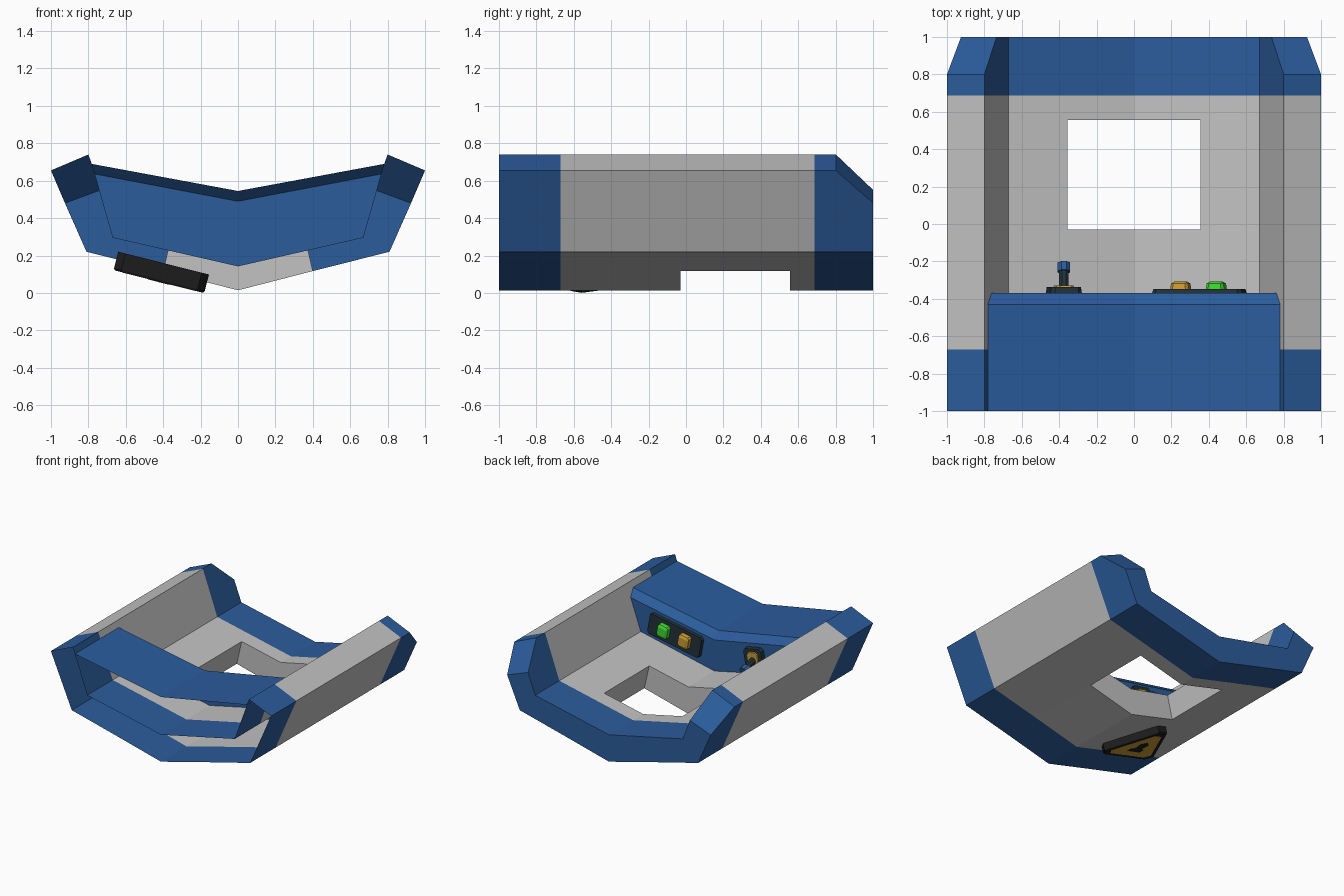
import bpy, bmesh, math
from mathutils import Matrix, Vector

if "Cube" in bpy.data.objects:
    bpy.data.objects.remove(bpy.data.objects["Cube"])


def mat(name, r, g, b):
    m = bpy.data.materials.new(name)
    m.diffuse_color = (r, g, b, 1)
    m.use_nodes = True
    m.node_tree.nodes["Principled BSDF"].inputs["Base Color"].default_value = m.diffuse_color
    return m


BLUE = mat("blue", 0.024, 0.107, 0.33)
GREY = mat("light_grey", 0.54, 0.54, 0.54)
DARK = mat("dark_slate", 0.016, 0.032, 0.04)
BLACK = mat("black", 0.012, 0.012, 0.012)
AMBER = mat("amber", 0.58, 0.33, 0.035)
GREEN = mat("green", 0.05, 0.68, 0.03)


def finish(name, bm, mats):
    bmesh.ops.recalc_face_normals(bm, faces=bm.faces)
    me = bpy.data.meshes.new(name)
    bm.to_mesh(me)
    bm.free()
    for m in mats:
        me.materials.append(m)
    ob = bpy.data.objects.new(name, me)
    bpy.context.collection.objects.link(ob)
    return ob


def prism(name, outline, frame, rings, m):
    """Loft a 2D outline through (height, scale) rings, capped, placed by frame."""
    bm = bmesh.new()
    loops = [[bm.verts.new(frame @ Vector((x * s, y * s, h))) for x, y in outline]
             for h, s in rings]
    n = len(outline)
    for a, b in zip(loops, loops[1:]):
        for i in range(n):
            bm.faces.new((a[i], a[(i + 1) % n], b[(i + 1) % n], b[i]))
    bm.faces.new(loops[0])
    bm.faces.new(loops[-1])
    return finish(name, bm, [m])


def frame(origin, x, z):
    x, z = Vector(x).normalized(), Vector(z).normalized()
    y = z.cross(x)
    f = Matrix((x, y, z)).transposed().to_4x4()
    return Matrix.Translation(origin) @ f


def cut_rect(w, h, c):
    a, b = w / 2, h / 2
    return [(a - c, -b), (a, -b + c), (a, b - c), (a - c, b),
            (-a + c, b), (-a, b - c), (-a, -b + c), (-a + c, -b)]


def ngon(r, n):
    return [(r * math.cos((i + .5) * math.tau / n), r * math.sin((i + .5) * math.tau / n))
            for i in range(n)]


# Hull: double-walled V tub, open at the front, with a window through the floor
half = [(0, .014), (.4, .117), (.81, .22), (1, .655), (.8, .74), (.67, .38), (.355, .312), (0, .235)]
back = list(half)
back[3], back[4] = (.925, .48), (.735, .55)      # clipped rear corners
ys = [-1, -.67, -.03, .555, .687, .8, 1]
bm = bmesh.new()
rings = []
for y in ys:
    h = back if y == 1 else half
    pts = h + [(-x, z) for x, z in h[6:0:-1]]
    rings.append([bm.verts.new((x, y, z)) for x, z in pts])
for k in range(len(ys) - 1):
    a, b = rings[k], rings[k + 1]
    for i in range(14):
        if k == 2 and i in (0, 6, 7, 13):        # floor window
            continue
        j = (i + 1) % 14
        f = bm.faces.new((a[i], a[j], b[j], b[i]))
        f.material_index = 0 if 1 <= k <= 3 else 1
a, b = rings[2], rings[3]
for p, q in ((1, 6), (13, 8)):                   # window side walls
    bm.faces.new((a[p], a[q], b[q], b[p]))
for r in (a, b):                                 # window end walls
    bm.faces.new((r[0], r[1], r[6], r[7]))
    bm.faces.new((r[0], r[7], r[8], r[13]))
r = rings[-1]                                    # rear cap
for quad in ((0, 1, 6, 7), (1, 2, 5, 6), (2, 3, 4, 5),
             (0, 7, 8, 13), (13, 8, 9, 12), (12, 9, 10, 11)):
    bm.faces.new([r[i] for i in quad]).material_index = 1
finish("hull", bm, [GREY, BLUE])

# Dashboard: V-shaped sheet with a bevel and an upright panel that runs below the floor
bm = bmesh.new()
rows = [(-1, .783, .69, .545), (-.43, .783, .69, .545), (-.37, .767, .636, .49), (-.37, .67, .295, .142)]
grid = [[bm.verts.new(p) for p in ((-w, y, zs), (0, y, zc), (w, y, zs))] for y, w, zs, zc in rows]
for p, q in zip(grid, grid[1:]):
    for i in (0, 1):
        bm.faces.new((p[i], p[i + 1], q[i + 1], q[i]))
finish("dashboard", bm, [BLUE])

# Button plate and buttons
SL = .185
def panel(x, y, z, side):
    return frame((x, y, z), (-1, 0, -SL * side), (0, 1, 0))


prism("button_plate", cut_rect(.49, .18, .02), panel(.35, -.37, .44, 1), [(0, 1), (.022, .97)], DARK)
for name, x, z, m in (("amber_button", .25, .425, AMBER), ("green_button", .44, .458, GREEN)):
    prism(name, cut_rect(.1, .11, .015), panel(x, -.35, z, 1), [(0, 1), (.032, .92), (.042, .6)], m)

# Lever: base plate, amber collar, stem and knob
prism("lever_base", cut_rect(.17, .18, .02), panel(-.375, -.37, .44, -1), [(0, 1), (.033, .95)], DARK)
prism("lever_collar", cut_rect(.1, .13, .02), panel(-.375, -.34, .44, -1), [(0, 1), (.011, .9)], AMBER)
lever = frame((-.375, -.335, .435), (-1, 0, 0), (0, 1, -.35))
prism("lever_stem", ngon(.027, 8), lever, [(-.01, 1), (.09, 1)], DARK)
prism("lever_knob", ngon(.036, 8), lever, [(.085, 1), (.133, 1)], BLUE)

# Triangular hazard plate under the hull
tri = [(-.21, -.17), (.21, -.17), (.25, -.11), (.04, .29), (-.04, .29), (-.25, -.11)]
sign = frame((-.41, -.45, .111), (-.97, 0, .245), (-.245, 0, -.97))
prism("hazard_frame", tri, sign, [(-.05, 1), (.042, 1), (.052, .97)], BLACK)
prism("hazard_face", [(x * .8, y * .8) for x, y in tri], sign, [(.051, 1), (.053, 1)], AMBER)
prism("hazard_mark", [(-.06, -.06), (.06, -.06), (.06, -.02), (.03, .0), (.04, .07), (0, .11),
                      (-.04, .07), (-.03, .0), (-.06, -.02)], sign, [(.0525, 1), (.055, 1)], BLACK)
